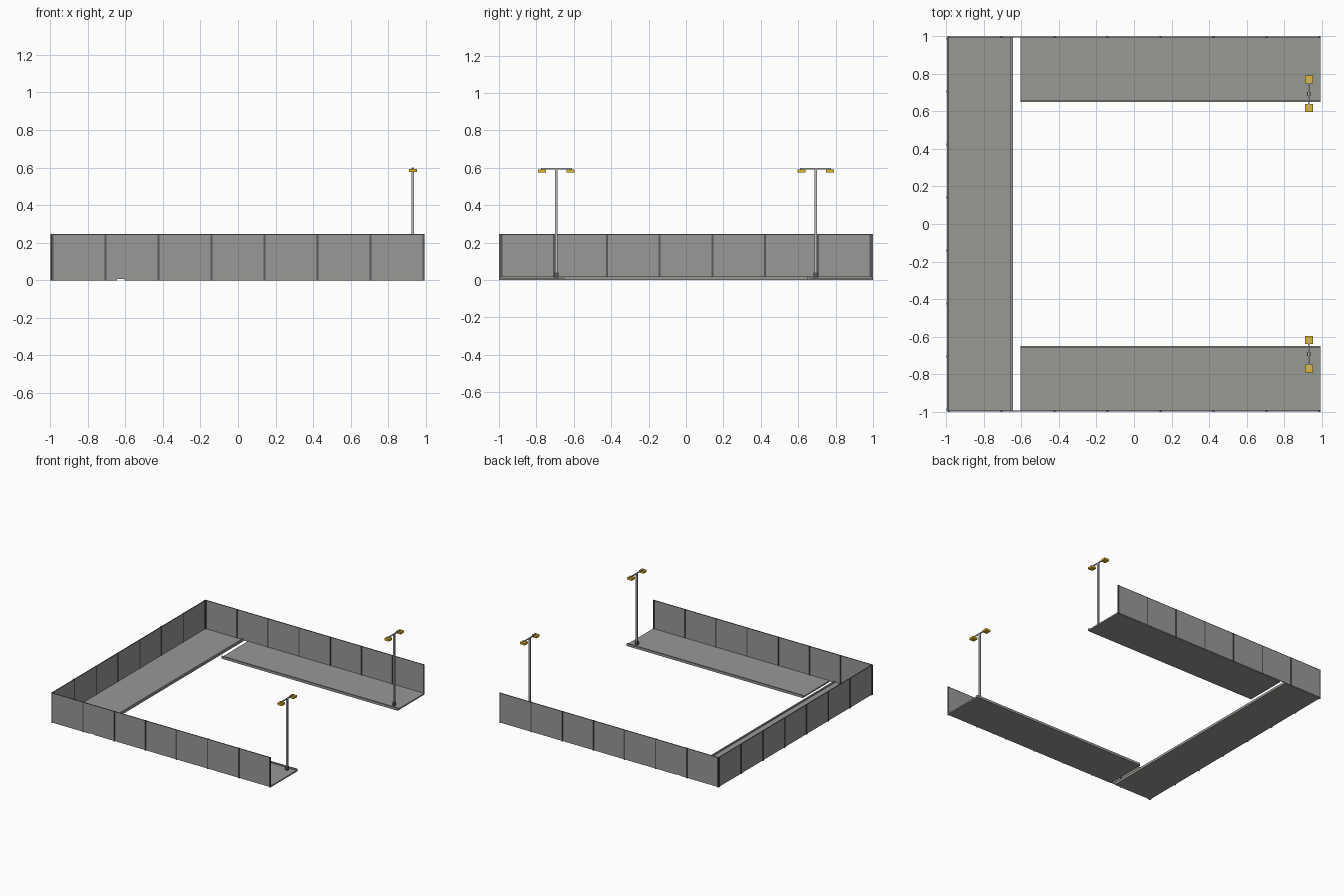
import bpy, bmesh
from mathutils import Matrix, Vector

if "Cube" in bpy.data.objects:
    bpy.data.objects.remove(bpy.data.objects["Cube"])


def material(name, rgb):
    m = bpy.data.materials.new(name)
    m.diffuse_color = (*rgb, 1)
    m.use_nodes = True
    m.node_tree.nodes["Principled BSDF"].inputs["Base Color"].default_value = m.diffuse_color
    return m


CONCRETE = material("concrete grey", (0.315, 0.315, 0.3))
PANEL = material("panel grey", (0.315, 0.315, 0.305))
STEEL = material("dark steel", (0.1, 0.1, 0.105))
POLE = material("pole grey", (0.5, 0.5, 0.5))
YELLOW = material("lamp yellow", (0.75, 0.48, 0.02))


def boxes(name, mat, spans):
    """One object made of boxes given as (x0, x1, y0, y1, z0, z1)."""
    bm = bmesh.new()
    for x0, x1, y0, y1, z0, z1 in spans:
        size = Matrix.Diagonal((abs(x1 - x0), abs(y1 - y0), z1 - z0, 1))
        mid = Vector(((x0 + x1) / 2, (y0 + y1) / 2, (z0 + z1) / 2))
        bmesh.ops.create_cube(bm, size=1, matrix=Matrix.Translation(mid) @ size)
    me = bpy.data.meshes.new(name)
    bm.to_mesh(me)
    bm.free()
    me.materials.append(mat)
    ob = bpy.data.objects.new(name, me)
    bpy.context.collection.objects.link(ob)
    return ob


TOP = 0.245
POSTS = [-0.987 + i * 1.974 / 7 for i in range(8)]

# Left slab with its raised kerb
boxes("left_slab", CONCRETE, [(-0.99, -0.645, -0.993, 0.993, 0, 0.011)])
boxes("left_kerb", CONCRETE, [(-0.657, -0.645, -0.993, 0.993, 0.011, 0.02)])

# Left wall: panels, posts and top rail
boxes("left_panels", PANEL, [(-0.993, -0.989, -0.99, 0.99, 0.006, TOP)])
boxes("left_posts", STEEL, [(-0.998, -0.987, p - 0.005, p + 0.005, 0, TOP) for p in POSTS])
boxes("left_rail", STEEL, [(-0.994, -0.988, -0.99, 0.99, TOP - 0.003, TOP)])

for s, side in ((-1, "front"), (1, "rear")):
    # Side slab and kerb
    boxes(side + "_slab", CONCRETE, [(-0.605, 0.993, s * 0.648, s * 0.993, 0, 0.011)])
    boxes(side + "_kerb", CONCRETE, [(-0.605, 0.993, s * 0.648, s * 0.66, 0.011, 0.02)])

    # Side wall
    boxes(side + "_panels", PANEL, [(-0.99, 0.992, s * 0.993, s * 0.997, 0.006, TOP)])
    boxes(side + "_posts", STEEL,
          [(p - 0.005, p + 0.005, s * 0.989, s * 1.0, 0, TOP) for p in POSTS])
    boxes(side + "_rail", STEEL, [(-0.99, 0.992, s * 0.992, s * 0.998, TOP - 0.003, TOP)])

    # Twin-headed lamp post
    x, y = 0.93, s * 0.693
    boxes(side + "_lamp_base", STEEL, [(x - 0.01, x + 0.01, y - 0.01, y + 0.01, 0.011, 0.04)])
    boxes(side + "_lamp_pole", POLE,
          [(x - 0.0065, x + 0.0065, y - 0.0065, y + 0.0065, 0.04, 0.597)])
    boxes(side + "_lamp_arm", POLE, [(x - 0.004, x + 0.004, y - 0.083, y + 0.083, 0.592, 0.599)])
    boxes(side + "_lamp_heads", YELLOW,
          [(x - 0.021, x + 0.021, h - 0.021, h + 0.021, 0.575, 0.592)
           for h in (y - 0.076, y + 0.076)])
